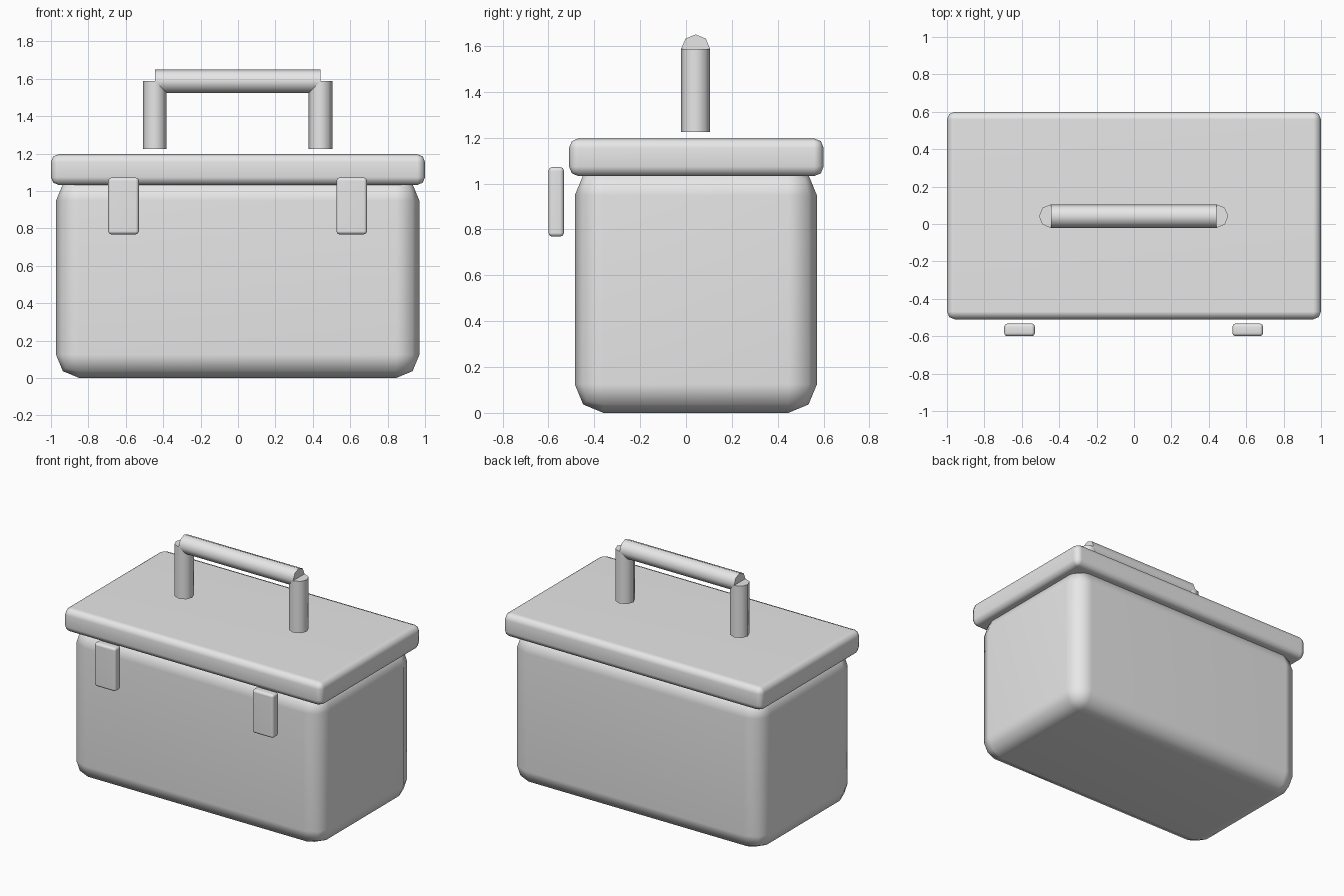
import bpy
import math

default_cube = bpy.data.objects.get("Cube")
if default_cube:
    bpy.data.objects.remove(default_cube, do_unlink=True)

# One plain grey for every part
grey = bpy.data.materials.new("plain_grey")
grey.use_nodes = True
colour = (0.8, 0.8, 0.8, 1)
grey.diffuse_color = colour
grey.node_tree.nodes["Principled BSDF"].inputs["Base Color"].default_value = colour


def finish(name):
    obj = bpy.context.object
    obj.name = name
    obj.data.materials.append(grey)
    bpy.ops.object.shade_smooth_by_angle(angle=math.radians(60))
    return obj


def rounded_box(name, low, high, bevel):
    """Box between two corners with two-step rounded edges."""
    centre = [(a + b) / 2 for a, b in zip(low, high)]
    bpy.ops.mesh.primitive_cube_add(size=1, location=centre)
    obj = bpy.context.object
    obj.scale = [b - a for a, b in zip(low, high)]
    bpy.ops.object.transform_apply(location=False, rotation=False, scale=True)
    mod = obj.modifiers.new("rounded_edges", 'BEVEL')
    mod.width = bevel
    mod.segments = 2
    mod.limit_method = 'NONE'
    bpy.ops.object.modifier_apply(modifier=mod.name)
    finish(name)
    # Keep the broad faces flat and shade only the rounding
    obj.modifiers.new("flat_faces", 'WEIGHTED_NORMAL').keep_sharp = True
    return obj


def rod(name, centre, length, rotation=(0, 0, 0)):
    """Eight-sided rod with corners on its axes."""
    bpy.ops.mesh.primitive_cylinder_add(vertices=8, radius=0.063, depth=length,
                                        location=centre, rotation=rotation)
    return finish(name)


# Box and lid
rounded_box("box_body", (-0.973, -0.485, 0), (0.97, 0.571, 1.073), 0.125)
rounded_box("lid", (-1, -0.51, 1.032), (1, 0.6, 1.197), 0.042)

# Latches and handle posts, one per side
handle_y, bar_z = 0.042, 1.587
for side, sign in (("right", -1), ("left", 1)):
    x = sign * 0.61 - 0.002
    rounded_box(side + "_latch", (x - 0.082, -0.6, 0.768),
                (x + 0.082, -0.532, 1.072), 0.017)
    rod(side + "_handle_post", (sign * 0.443 - 0.002, handle_y, 1.406), 0.362)

# Handle bar
rod("handle_bar", (-0.002, handle_y, bar_z), 0.886, (0, math.pi / 2, 0))
